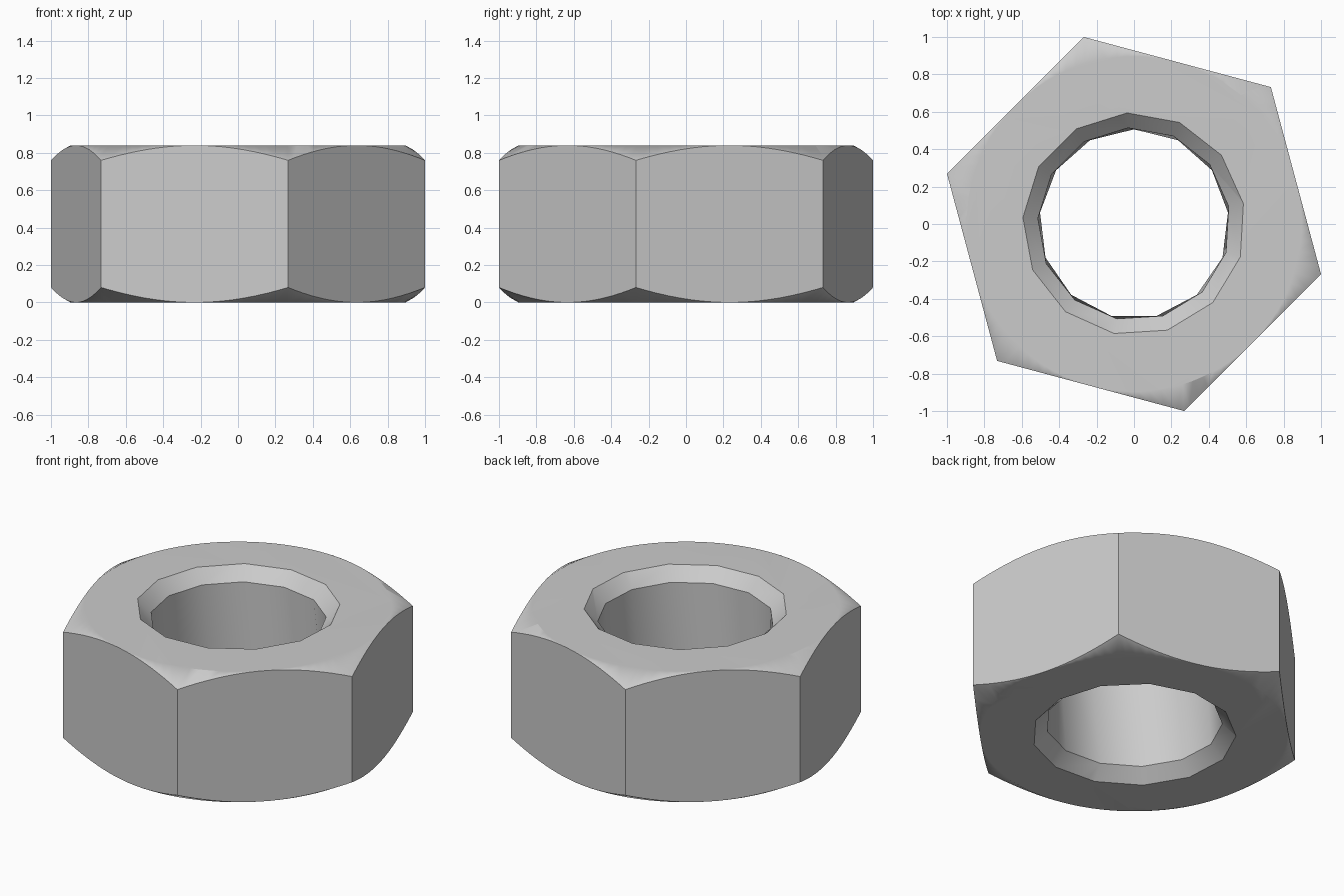
import bpy, bmesh, math

if "Cube" in bpy.data.objects:
    bpy.data.objects.remove(bpy.data.objects["Cube"])

HEIGHT = 0.84
CHAMFER = 0.08
CORNER = 1.035          # hexagon corner radius
BORE = 0.515
BORE_SIDES = 13
TOP_PHASE = 10.5        # degrees, bore vertex offset at the top
BOTTOM_PHASE = 3.35     # and at the bottom

steel = bpy.data.materials.new("plain grey steel")
steel.use_nodes = True
grey = (0.6, 0.6, 0.6, 1)
steel.diffuse_color = grey
steel.node_tree.nodes["Principled BSDF"].inputs["Base Color"].default_value = grey


def lathe(name, sides, rings):
    """Closed solid through polygon rings given as (radius, z, phase)."""
    bm = bmesh.new()
    loops = []
    for radius, z, phase in rings:
        loop = []
        for i in range(sides):
            a = math.radians(phase) + math.tau * i / sides
            loop.append(bm.verts.new((radius * math.cos(a), radius * math.sin(a), z)))
        loops.append(loop)
    for low, high in zip(loops, loops[1:]):
        for i in range(sides):
            j = (i + 1) % sides
            bm.faces.new((low[i], low[j], high[j], high[i]))
    bm.faces.new(loops[0][::-1])
    bm.faces.new(loops[-1])
    mesh = bpy.data.meshes.new(name)
    bm.to_mesh(mesh)
    bm.free()
    mesh.materials.append(steel)
    obj = bpy.data.objects.new(name, mesh)
    bpy.context.collection.objects.link(obj)
    return obj


def combine(target, tool, operation):
    """Apply a boolean and discard its tool."""
    mod = target.modifiers.new(operation, "BOOLEAN")
    mod.object = tool
    mod.operation = operation
    mod.solver = "EXACT"
    bpy.context.view_layer.objects.active = target
    bpy.ops.object.modifier_apply(modifier=mod.name)
    bpy.data.objects.remove(tool)


# Hexagonal prism
nut = lathe("hex_nut", 6, [(CORNER, 0, -15), (CORNER, HEIGHT, -15)])

# Turned blank that rounds the corners with a shallow cone at each end
flat, wide = 0.896, 1.08
drop = (wide - flat) * CHAMFER / (CORNER - flat)
half = 180 / 96
blank = lathe("corner_blank", 96, [
    (flat, 0, half), (wide, drop, half),
    (wide, HEIGHT - drop, half), (flat, HEIGHT, half)])
combine(nut, blank, "INTERSECT")

# Faceted bore with a countersink at each end
over = 0.1
bore = lathe("bore_cutter", BORE_SIDES, [
    (BORE + CHAMFER + over, -over, BOTTOM_PHASE),
    (BORE, CHAMFER, BOTTOM_PHASE),
    (BORE, HEIGHT - CHAMFER, TOP_PHASE),
    (BORE + CHAMFER + over, HEIGHT + over, TOP_PHASE)])
combine(nut, bore, "DIFFERENCE")

# Soft cones and bore, crisp hexagon and rims
bpy.ops.object.select_all(action="DESELECT")
nut.select_set(True)
bpy.context.view_layer.objects.active = nut
bpy.ops.object.shade_smooth_by_angle(angle=math.radians(35))
weighted = nut.modifiers.new("flat_ends", "WEIGHTED_NORMAL")
weighted.keep_sharp = True
